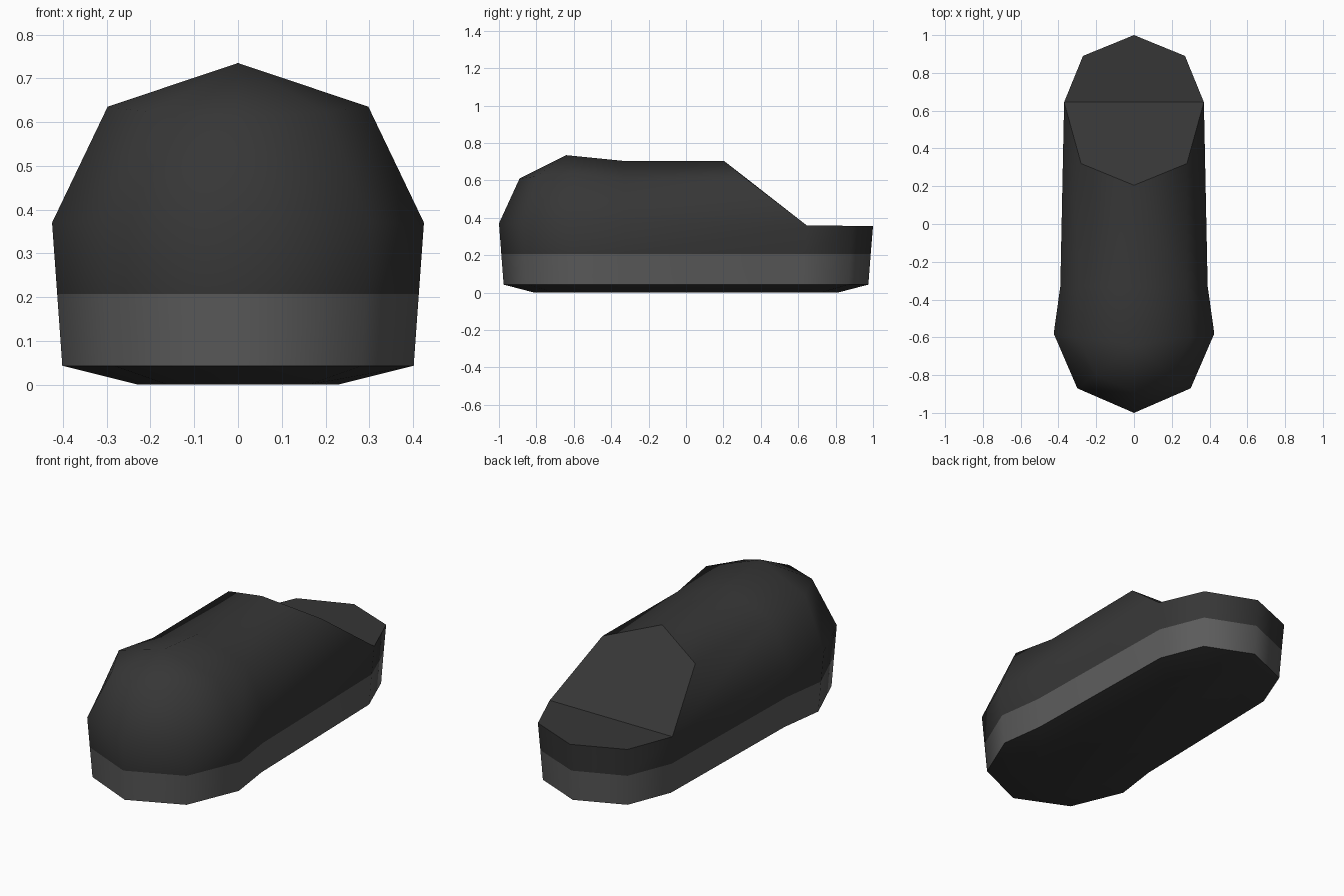
import bpy, bmesh

if "Cube" in bpy.data.objects:
    bpy.data.objects.remove(bpy.data.objects["Cube"])


def material(name, grey):
    m = bpy.data.materials.new(name)
    m.diffuse_color = (grey, grey, grey, 1)
    m.use_nodes = True
    m.node_tree.nodes["Principled BSDF"].inputs["Base Color"].default_value = m.diffuse_color
    return m


DARK = material("dark rubber", 0.037)
GREY = material("grey band", 0.105)

# Right half of the widest outline, front to back
RIM = [(0, -1, .37), (.30, -.87, .37), (.425, -.58, .37), (.39, -.33, .37),
       (.37, .645, .36), (.27, .89, .357), (0, 1, .355)]
# Right half of the shoulder line, and the crest along the middle
SHOULDER = [(0, -.89, .61), (.20, -.80, .622), (.298, -.60, .635),
            (.28, -.33, .605), (.28, .32, .61)]
CREST = [(0, -.64, .735), (0, -.34, .705), (0, .205, .703)]
NOTCH = (0, .645, .36)

# Lower outlines, scaled from the rim
EDGE = [(x * .945, y * .975, .043) for x, y, z in RIM]
SEAM = [((a[0] + b[0]) / 2, (a[1] + b[1]) / 2, .207) for a, b in zip(EDGE, RIM)]
BASE = [(x * .54, y * .81, 0) for x, y, z in RIM]


def strip(lower, upper):
    n = min(len(lower), len(upper))
    return [(lower[i], lower[i + 1], upper[i + 1], upper[i]) for i in range(n - 1)]


def build(name, smooth, flat, mat):
    """Make a shell from half faces and their mirror; flat faces keep sharp borders."""
    bm = bmesh.new()
    verts = {}

    def vert(p):
        key = tuple(round(c, 5) for c in p)
        if key not in verts:
            verts[key] = bm.verts.new(key)
        return verts[key]

    flats = []
    for faces, is_smooth in ((smooth, True), (flat, False)):
        for pts in faces:
            for s in (1, -1):
                f = bm.faces.new([vert((p[0] * s if p[0] else 0, p[1], p[2]))
                                  for p in pts][::s])
                f.smooth = is_smooth
                if not is_smooth:
                    flats.append(f)
    for f in flats:
        for e in f.edges:
            e.smooth = False
    bmesh.ops.recalc_face_normals(bm, faces=bm.faces)
    me = bpy.data.meshes.new(name)
    bm.to_mesh(me)
    bm.free()
    me.materials.append(mat)
    ob = bpy.data.objects.new(name, me)
    bpy.context.collection.objects.link(ob)


# Domed upper with a flat sloping cut and a flat ledge at the back
dome = [(SHOULDER[0], SHOULDER[1], CREST[0]),
        (SHOULDER[1], SHOULDER[2], CREST[0]),
        (SHOULDER[2], SHOULDER[3], CREST[1], CREST[0]),
        (SHOULDER[3], SHOULDER[4], CREST[2], CREST[1])]
slope = (CREST[2], SHOULDER[4], RIM[4], NOTCH)
ledge = (NOTCH, RIM[4], RIM[5], RIM[6])
build("upper", strip(SEAM, RIM) + strip(RIM, SHOULDER) + dome, [slope, ledge], DARK)

# Grey band round the lower wall
build("sole_band", strip(EDGE, SEAM), [], GREY)

# Rounded underside
build("sole_bottom", strip(BASE, EDGE) + [tuple(reversed(BASE))], [], DARK)
